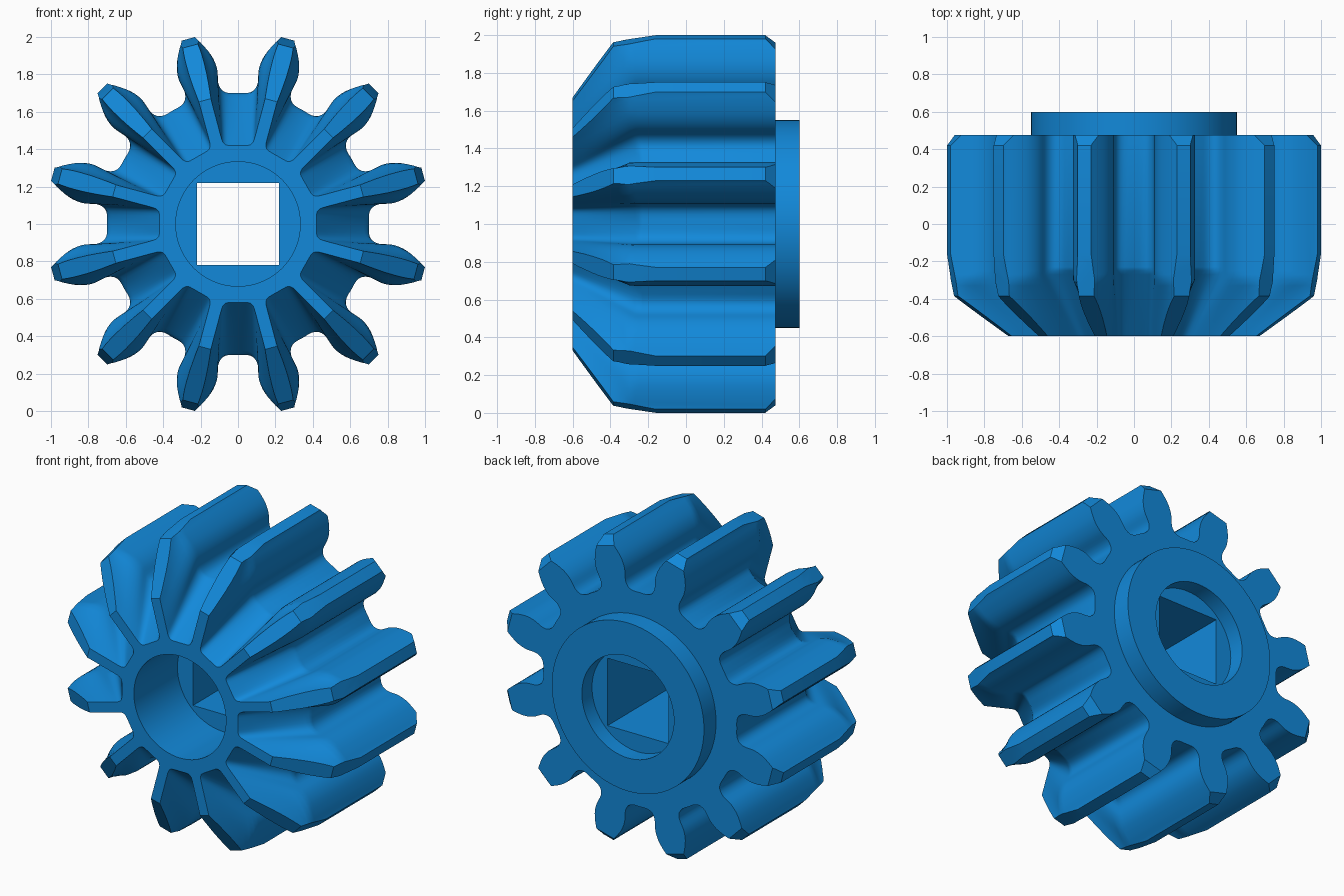
import bpy, bmesh, math
from mathutils import Vector

if "Cube" in bpy.data.objects:
    bpy.data.objects.remove(bpy.data.objects["Cube"])

TEETH = 12


def loft(name, rings):
    """Closed solid through rings of 3D points, capped at both ends."""
    bm = bmesh.new()
    loops = [[bm.verts.new(p) for p in ring] for ring in rings]
    n = len(loops[0])
    for a, b in zip(loops, loops[1:]):
        for i in range(n):
            j = (i + 1) % n
            bm.faces.new((a[i], a[j], b[j], b[i]))
    bm.faces.new(loops[0])
    bm.faces.new(loops[-1])
    bmesh.ops.recalc_face_normals(bm, faces=bm.faces)
    mesh = bpy.data.meshes.new(name)
    bm.to_mesh(mesh)
    bm.free()
    obj = bpy.data.objects.new(name, mesh)
    bpy.context.collection.objects.link(obj)
    return obj


def prism(name, stations, sides, turn=0.0):
    """Polygon stack along y; stations are (y, radius)."""
    return loft(name, [[(r * math.cos(turn + math.tau * i / sides), y,
                         1 + r * math.sin(turn + math.tau * i / sides))
                        for i in range(sides)] for y, r in stations])


def smooth(points):
    """Double the points of an outline along a Catmull-Rom curve."""
    p = [Vector(q) for q in points]
    p = [Vector((-p[1].x, p[1].y))] + p + [2 * p[-1] - p[-2]]
    out = []
    for i in range(1, len(p) - 2):
        out += [p[i], (9 * (p[i] + p[i + 1]) - p[i - 1] - p[i + 2]) / 16]
    return out + [p[-2]]


def star(y):
    """Tooth outline at y: straight at the rear, tapering towards the front."""
    half = []
    for i, (a, b) in enumerate(zip(straight, front)):
        start = -.23 - .10 * i / (len(straight) - 1)
        t = max(0, (start - y) / (start + .6))
        half.append(a.lerp(b, t))
    gap = [Vector((-v.x, v.y)) for v in reversed(half[1:])] + half
    ring = []
    for k in range(TEETH):
        c, s = math.cos(math.tau * k / TEETH), math.sin(math.tau * k / TEETH)
        ring += [(v.x * c + v.y * s, y, 1 - v.x * s + v.y * c) for v in gap]
    return ring


def combine(target, other, operation):
    mod = target.modifiers.new(operation.title(), 'BOOLEAN')
    mod.object, mod.operation, mod.solver = other, operation, 'EXACT'
    bpy.context.view_layer.objects.active = target
    bpy.ops.object.modifier_apply(modifier=mod.name)
    bpy.data.objects.remove(other)


# Half gap outlines: straight section, and narrower teeth at the front face
straight = smooth([(0, .70), (.05, .70), (.085, .715), (.105, .75), (.108, .79), (.112, .83),
                   (.13, .88), (.16, .925), (.2, .97), (.23, 1.0), (.25, 1.05)])
front = smooth([(0, .42), (.04, .42), (.065, .423), (.082, .44), (.092, .47), (.104, .515),
                (.12, .575), (.14, .65), (.172, .78), (.21, .93), (.238, 1.05)])

# Toothed body
gear = loft("pinion_gear", [star(y) for y in
                            (-.6, -.54, -.48, -.42, -.37, -.33, -.3, -.27, -.25, -.23, .475)])

# Twelve-sided envelope gives the flat tooth tips and their chamfers
k = 1 / math.cos(math.pi / TEETH)
tips = [(-.62, .657), (-.385, .985), (-.16, 1.025), (.42, 1.025), (.495, .957)]
combine(gear, prism("tip_envelope", [(y, r * k) for y, r in tips], TEETH), 'INTERSECT')

# Rear hub
combine(gear, prism("rear_hub", [(.3, .55), (.6, .55)], 96), 'UNION')

# Front bore, rear recess and square shaft hole
combine(gear, prism("front_bore", [(-.8, .333), (-.15, .333)], 72), 'DIFFERENCE')
combine(gear, prism("rear_recess", [(.495, .333), (.8, .333)], 72), 'DIFFERENCE')
side = .22 * math.sqrt(2)
combine(gear, prism("square_hole", [(-.3, side), (.7, side)], 4, math.pi / 4), 'DIFFERENCE')

# Blue plastic
blue = bpy.data.materials.new("blue_plastic")
blue.diffuse_color = (.006, .25, .7, 1)
blue.use_nodes = True
blue.node_tree.nodes["Principled BSDF"].inputs["Base Color"].default_value = blue.diffuse_color
gear.data.materials.clear()
gear.data.materials.append(blue)
for face in gear.data.polygons:
    face.material_index = 0

gear.select_set(True)
bpy.context.view_layer.objects.active = gear
bpy.ops.object.shade_smooth_by_angle(angle=math.radians(35))
